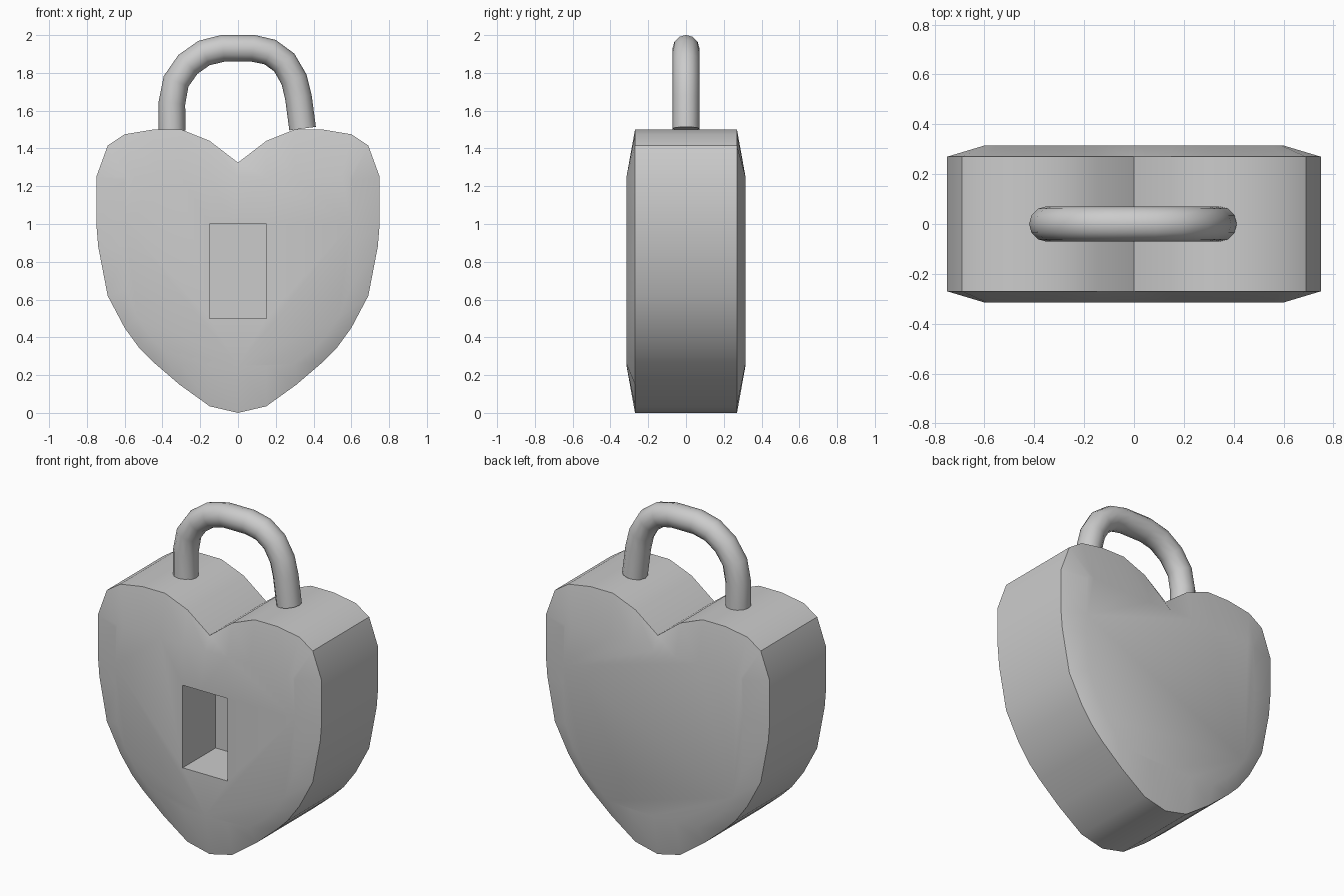
import bpy, bmesh

if "Cube" in bpy.data.objects:
    bpy.data.objects.remove(bpy.data.objects["Cube"])

# Right half of the heart outline (x, z), bottom tip to top cleft, and its inset raised face
OUTER = [(0, 0), (.15, .035), (.31, .15), (.45, .27), (.52, .34), (.6, .45), (.69, .62),
         (.74, .88), (.75, 1), (.75, 1.25), (.69, 1.415), (.6, 1.475), (.45, 1.5),
         (.3, 1.5), (.15, 1.44), (0, 1.325)]
INNER = [(0, .25), (.15, .25), (.3, .26), (.4, .34), (.46, .4), (.53, .5), (.59, .65),
         (.6, .88), (.6, 1), (.6, 1.23), (.59, 1.25), (.55, 1.25), (.43, 1.25),
         (.3, 1.25), (.15, 1.25), (0, 1.25)]


def mirrored(half):
    return half + [(-x, z) for x, z in reversed(half[1:-1])]


def smooth(obj, angle):
    bpy.ops.object.select_all(action='DESELECT')
    obj.select_set(True)
    bpy.context.view_layer.objects.active = obj
    bpy.ops.object.shade_smooth_by_angle(angle=angle)


# Heart body: four rings from the front face to the back face
bm = bmesh.new()
rings = [[bm.verts.new((x, y, z)) for x, z in mirrored(half)]
         for half, y in ((INNER, -.315), (OUTER, -.27), (OUTER, .27), (INNER, .315))]
for a, b in zip(rings, rings[1:]):
    for i in range(len(a)):
        j = (i + 1) % len(a)
        bm.faces.new((a[i], a[j], b[j], b[i]))
bm.faces.new(rings[0])
bm.faces.new(rings[-1])
bmesh.ops.recalc_face_normals(bm, faces=bm.faces)
mesh = bpy.data.meshes.new("heart_body")
bm.to_mesh(mesh)
bm.free()
body = bpy.data.objects.new("heart_body", mesh)
bpy.context.collection.objects.link(body)

# Keyhole pocket in the front
bpy.ops.mesh.primitive_cube_add(size=1, location=(0, -.25, .75))
cutter = bpy.context.object
cutter.name = "keyhole_cutter"
cutter.scale = (.3, .5, .5)
cutter.hide_render = True
cutter.hide_set(True)
cut = body.modifiers.new("keyhole", 'BOOLEAN')
cut.operation = 'DIFFERENCE'
cut.solver = 'EXACT'
cut.object = cutter
bpy.context.view_layer.objects.active = body
bpy.ops.object.modifier_apply(modifier=cut.name)
bpy.data.objects.remove(cutter)
smooth(body, .52)

# Shackle: round bar along a slightly uneven arch
PATH = [(-.35, 1.495), (-.35, 1.64), (-.328, 1.755), (-.265, 1.845), (-.18, 1.905), (-.08, 1.93),
        (.08, 1.93), (.17, 1.91), (.245, 1.855), (.297, 1.765), (.32, 1.67), (.342, 1.505)]
curve = bpy.data.curves.new("shackle", 'CURVE')
curve.dimensions = '3D'
curve.bevel_depth = .071
curve.bevel_resolution = 4
curve.use_fill_caps = True
spline = curve.splines.new('POLY')
spline.points.add(len(PATH) - 1)
for point, (x, z) in zip(spline.points, PATH):
    point.co = (x, 0, z, 1)
shackle = bpy.data.objects.new("shackle", curve)
bpy.context.collection.objects.link(shackle)
bpy.ops.object.select_all(action='DESELECT')
shackle.select_set(True)
bpy.context.view_layer.objects.active = shackle
bpy.ops.object.convert(target='MESH')
smooth(bpy.context.object, .8)
